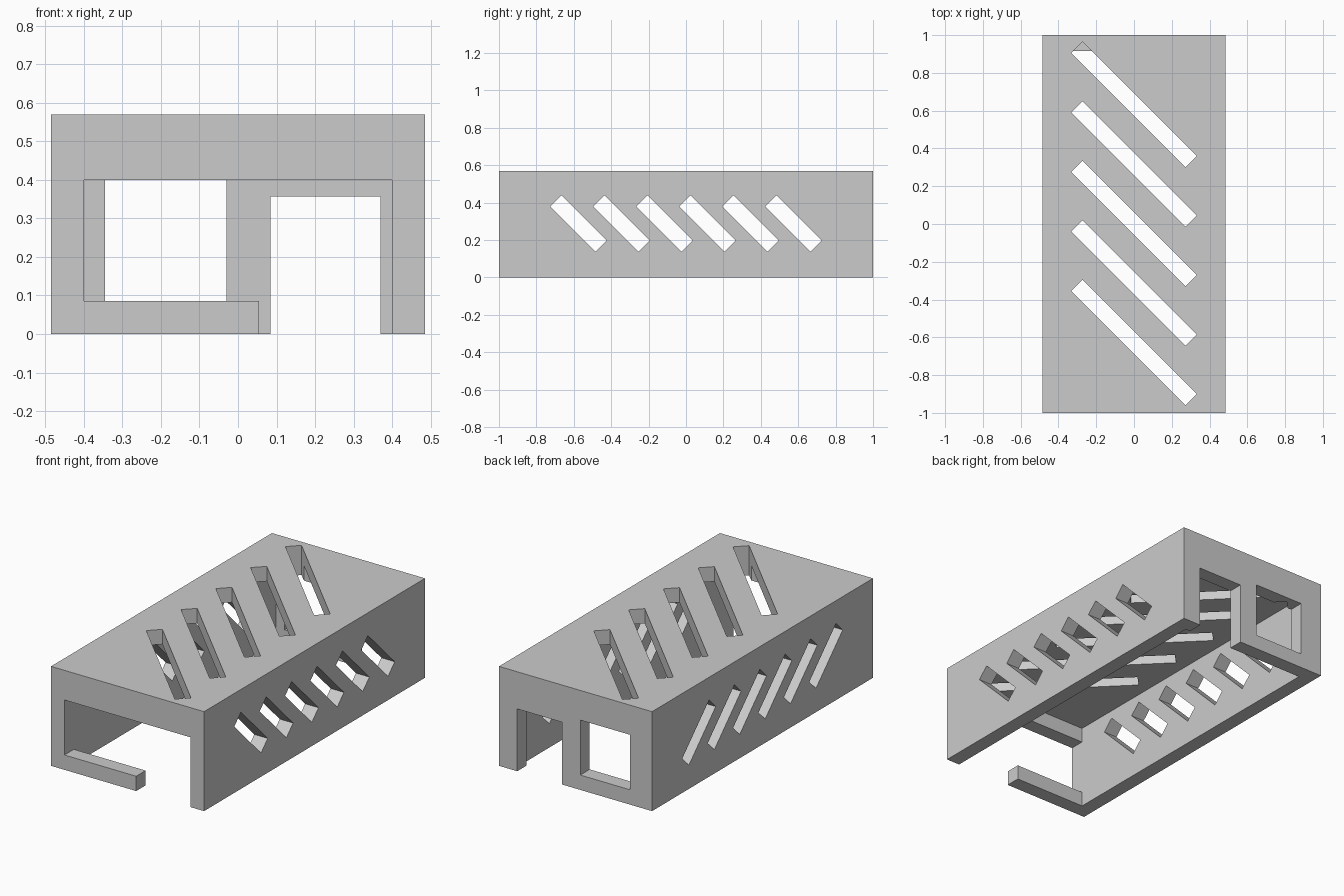
import bpy, bmesh
from math import radians
from mathutils import Matrix, Vector

default = bpy.data.objects.get("Cube")
if default:
    bpy.data.objects.remove(default, do_unlink=True)

HALF_X, HALF_Y, HEIGHT, WALL = 0.485, 1.0, 0.57, 0.085
IN_X, IN_Y, IN_Z = HALF_X - WALL, HALF_Y - WALL, HEIGHT - WALL
OPEN_Z = 0.40   # top of the end openings
OUT = 0.1       # how far cutters reach past the body

grey = bpy.data.materials.new("plain_grey")
grey.use_nodes = True
grey.diffuse_color = (0.6, 0.6, 0.6, 1)
grey.node_tree.nodes["Principled BSDF"].inputs["Base Color"].default_value = (0.6, 0.6, 0.6, 1)


def add_object(name, bm):
    bmesh.ops.recalc_face_normals(bm, faces=bm.faces)
    mesh = bpy.data.meshes.new(name)
    bm.to_mesh(mesh)
    bm.free()
    mesh.materials.append(grey)
    obj = bpy.data.objects.new(name, mesh)
    bpy.context.scene.collection.objects.link(obj)
    return obj


def add_box(bm, low, high):
    low, high = Vector(low), Vector(high)
    matrix = Matrix.Translation((low + high) / 2) @ Matrix.Diagonal((*(high - low), 1))
    bmesh.ops.create_cube(bm, size=1, matrix=matrix)


def add_slot(bm, centre, size, axis):
    """Box turned 45 degrees about the axis it cuts along."""
    matrix = (Matrix.Translation(centre) @ Matrix.Rotation(radians(-45), 4, axis)
              @ Matrix.Diagonal((*size, 1)))
    bmesh.ops.create_cube(bm, size=1, matrix=matrix)


def add_profile(bm, points, y0, y1):
    """Outline in x and z, extruded along y."""
    face = bm.faces.new([bm.verts.new((x, y0, z)) for x, z in points])
    made = bmesh.ops.extrude_face_region(bm, geom=[face])["geom"]
    verts = [v for v in made if isinstance(v, bmesh.types.BMVert)]
    bmesh.ops.translate(bm, vec=(0, y1 - y0, 0), verts=verts)


def cut(name, bm):
    cutter = add_object(name, bm)
    cutter.hide_render = True
    cutter.display_type = 'WIRE'
    cutter.hide_set(True)
    mod = cover.modifiers.new(name, 'BOOLEAN')
    mod.operation, mod.solver, mod.object = 'DIFFERENCE', 'EXACT', cutter


# Solid outer block
bm = bmesh.new()
add_box(bm, (-HALF_X, -HALF_Y, 0), (HALF_X, HALF_Y, HEIGHT))
cover = add_object("slotted_cover", bm)

# Hollow interior, open underneath
bm = bmesh.new()
add_box(bm, (-IN_X, -IN_Y, -OUT), (IN_X, IN_Y, IN_Z))
cut("cavity_cutter", bm)

# Front opening that leaves a short lip at the bottom
bm = bmesh.new()
add_profile(bm, [(-IN_X, WALL), (0.055, WALL), (0.055, -OUT),
                 (IN_X, -OUT), (IN_X, OPEN_Z), (-IN_X, OPEN_Z)],
            -HALF_Y - OUT, -IN_Y + 0.05)
cut("front_opening_cutter", bm)

# Back window and open-bottomed notch
bm = bmesh.new()
add_box(bm, (-0.345, IN_Y - 0.05, WALL), (-0.03, HALF_Y + OUT, OPEN_Z))
add_box(bm, (0.085, IN_Y - 0.05, -OUT), (0.37, HALF_Y + OUT, 0.357))
cut("back_opening_cutter", bm)

# Diagonal slots in the roof, through the end beams too
bm = bmesh.new()
for i in range(-2, 3):
    add_slot(bm, (0, i * 0.315 + 0.002, 0.5), (0.855, WALL, 0.3), 'Z')
cut("roof_slot_cutter", bm)

# Diagonal slots through both side walls
bm = bmesh.new()
for i in range(6):
    add_slot(bm, (0, (i - 2.5) * 0.23, 0.288), (1.2, 0.343, WALL), 'X')
cut("side_slot_cutter", bm)
